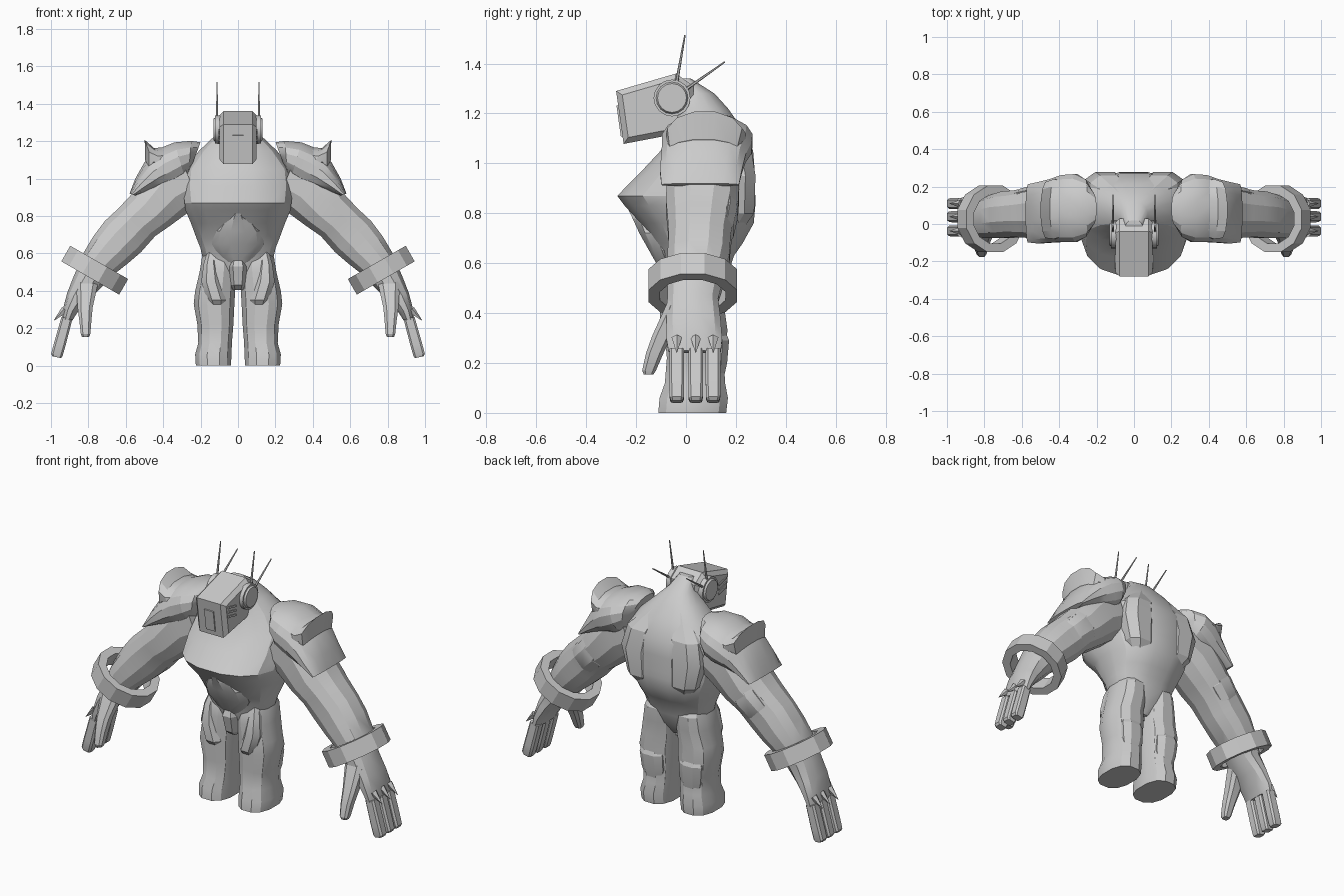
import bpy, bmesh, math
from mathutils import Vector, Matrix

grey = bpy.data.materials.new("plain grey")
grey.diffuse_color = (0.6, 0.6, 0.6, 1)


def finish(name, bm, mirror=False, angle=24):
    bmesh.ops.recalc_face_normals(bm, faces=bm.faces[:])
    me = bpy.data.meshes.new(name)
    bm.to_mesh(me)
    bm.free()
    me.materials.append(grey)
    ob = bpy.data.objects.new(name, me)
    bpy.context.collection.objects.link(ob)
    if mirror:
        ob.modifiers.new("mirror", 'MIRROR')
    bpy.ops.object.select_all(action='DESELECT')
    ob.select_set(True)
    bpy.context.view_layer.objects.active = ob
    bpy.ops.object.shade_smooth_by_angle(angle=math.radians(angle))
    return ob


def power(v, e):
    return math.copysign(abs(v) ** e, v) if abs(v) > 1e-6 else 0.0


def loft(name, rows, n=10, e=0.85, mirror=True, wrap=False):
    """Each row: the two end points of a section in x,z, then y centre and y half width."""
    bm = bmesh.new()
    rings = []
    for x0, z0, x1, z1, yc, yh in rows:
        a, b = Vector((x0, yc, z0)), Vector((x1, yc, z1))
        mid, half = (a + b) / 2, (a - b) / 2
        ring = []
        for i in range(n):
            t = (i + 0.5) * 2 * math.pi / n
            ring.append(bm.verts.new(mid + half * power(math.cos(t), e)
                                     + Vector((0, yh * power(math.sin(t), e), 0))))
        rings.append(ring)
    pairs = list(zip(rings, rings[1:])) + ([(rings[-1], rings[0])] if wrap else [])
    for r, s in pairs:
        for i in range(n):
            j = (i + 1) % n
            bm.faces.new((r[i], r[j], s[j], s[i]))
    if not wrap:
        bm.faces.new(rings[0])
        bm.faces.new(rings[-1])
    return finish(name, bm, mirror)


def level(rows):
    """Rows of z, x from, x to, y front, y back."""
    return [(x1, z, x0, z, (y0 + y1) / 2, (y1 - y0) / 2) for z, x0, x1, y0, y1 in rows]


def box(name, centre, size, tilt=0, mirror=False):
    bm = bmesh.new()
    m = (Matrix.Translation(centre) @ Matrix.Rotation(tilt, 4, 'X')
         @ Matrix.Diagonal((*size, 1)))
    bmesh.ops.create_cube(bm, size=1, matrix=m)
    return finish(name, bm, mirror)


def rod(name, a, b, r0, r1, n, mirror=True):
    a, b = Vector(a), Vector(b)
    d = b - a
    m = Matrix.Translation((a + b) / 2) @ d.to_track_quat('Z', 'Y').to_matrix().to_4x4()
    bm = bmesh.new()
    bmesh.ops.create_cone(bm, cap_ends=True, segments=n, radius1=r0, radius2=r1,
                          depth=d.length, matrix=m)
    return finish(name, bm, mirror)


# Torso with jutting chest and tapering neck
loft("torso", level([(z, -w, w, f, b) for z, w, f, b in [
    (.43, .05, -.05, .10), (.50, .14, -.07, .15), (.57, .19, -.09, .175),
    (.63, .205, -.105, .195), (.68, .225, -.135, .23), (.76, .255, -.185, .275),
    (.83, .285, -.25, .282), (.87, .29, -.28, .282), (.96, .30, -.19, .28),
    (1.05, .29, -.105, .272), (1.15, .21, -.06, .22), (1.22, .135, -.04, .17),
    (1.28, .075, -.04, .115), (1.34, .045, -.05, .02)]]), n=16, e=.82, mirror=False)
# Belly bulge and pelvis guard
loft("belly", level([(z, -w, w, f, 0) for z, w, f in [
    (.53, .05, -.08), (.58, .10, -.11), (.65, .145, -.15), (.72, .135, -.19),
    (.78, .085, -.218), (.835, .025, -.245)]]), n=12, e=.95, mirror=False)
loft("pelvis_guard", level([(z, -w, w, f, .08) for z, w, f in [
    (.405, .032, -.06), (.43, .044, -.09), (.53, .055, -.115), (.60, .03, -.09)]]),
    n=8, e=.75, mirror=False)
# Shoulder blade muscles
loft("back_muscle", level([(.72, .08, .16, .10, .22), (.80, .05, .23, .12, .278),
    (.95, .04, .27, .12, .284), (1.07, .03, .24, .10, .265),
    (1.2, .02, .11, .06, .175)]), n=8)

# Legs with thigh and calf bulges
loft("leg", level([(0, .035, .228, -.115, .165), (.06, .032, .232, -.11, .172),
    (.12, .03, .215, -.088, .16), (.22, .022, .22, -.08, .155),
    (.33, .016, .24, -.09, .17), (.40, .012, .232, -.085, .16),
    (.50, .01, .208, -.09, .175), (.58, .01, .195, -.075, .175),
    (.65, .04, .16, -.03, .13)]), n=12, e=.82)
loft("thigh_muscle", level([(.29, .07, .14, -.06, .02), (.35, .06, .17, -.108, .02),
    (.45, .09, .20, -.108, .02), (.55, .11, .185, -.088, .02),
    (.63, .11, .16, -.05, .02)]), n=8)
loft("calf_muscle", level([(.10, .08, .17, .07, .145), (.20, .05, .20, .07, .168),
    (.29, .05, .21, .07, .176), (.38, .09, .17, .07, .14)]), n=8)

# Arms, ending in the palms
loft("arm", [(.32, 1.14, .20, .86, .07, .14), (.46, 1.08, .27, .81, .07, .148),
    (.575, .915, .36, .745, .065, .15), (.64, .845, .44, .69, .06, .138),
    (.715, .775, .515, .605, .055, .128), (.775, .695, .585, .545, .05, .128),
    (.825, .61, .675, .475, .04, .118), (.88, .48, .725, .42, .027, .105),
    (.915, .39, .80, .35, .03, .112), (.935, .31, .86, .28, .033, .115),
    (.942, .25, .885, .24, .035, .108)], n=12, e=.85)
loft("upper_arm_muscle", [(.50, .95, .40, .85, .14, .05), (.58, .86, .44, .74, .155, .055),
    (.64, .79, .52, .67, .145, .048), (.70, .73, .61, .65, .11, .03)], n=8)

# Shoulder pads with a peaked crest
loft("shoulder_pad", [(.20, 1.195, .25, 1.06, .08, .09), (.25, 1.203, .265, 1.02, .083, .155),
    (.34, 1.195, .28, .99, .085, .185), (.44, 1.155, .31, .965, .083, .182),
    (.50, 1.09, .38, .95, .07, .172), (.55, 1.0, .46, .935, .06, .167),
    (.58, .92, .55, .908, .057, .158)], n=16, e=.88)
loft("pad_crest", [(.39, 1.17, .34, 1.05, .083, .15), (.45, 1.165, .39, 1.04, .08, .165),
    (.50, 1.21, .43, 1.02, .075, .155), (.498, 1.10, .44, 1.0, .07, .14)], n=12, e=.95)

# Wrist rings: open bands tilted with the forearm
c, along, across = Vector((.766, .51)), Vector((.5, -.87)), Vector((.87, .5))
band = []
for r, h in ((.135, -.048), (.184, -.048), (.184, .048), (.135, .048)):
    p, q = c + along * h + across * r, c + along * h - across * r
    band.append((*p, *q, .027, r))
loft("wrist_ring", band, n=12, e=1, wrap=True)

# Fingers, knuckle spikes and thumbs
for k, y in enumerate((-.037, .039, .109)):
    loft(f"finger_{k + 1}", [(.945, .26, .885, .245, y, .031), (.985, .12, .92, .11, y, .031),
        (1.0, .065, .937, .05, y, .029), (.993, .05, .945, .04, y, .024)], n=8, e=.45)
    rod(f"knuckle_spike_{k + 1}", (.925, y, .298), (.985, y, .24), .022, .001, 5)
loft("thumb", [(.87, .45, .745, .44, -.025, .05), (.86, .31, .775, .31, -.095, .042),
    (.85, .24, .782, .24, -.125, .037), (.842, .17, .788, .17, -.148, .029),
    (.835, .153, .795, .153, -.15, .02)], n=8, e=.65)

# Boxy head: side profile pulled to full width, then chamfered
bm = bmesh.new()
profile = [(-.28, 1.29), (-.04, 1.36), (.03, 1.31), (.03, 1.16), (-.056, 1.115), (-.25, 1.078)]
face = bm.faces.new([bm.verts.new((-.1, y, z)) for y, z in profile])
side = bmesh.ops.extrude_face_region(bm, geom=[face])
bmesh.ops.translate(bm, vec=(.2, 0, 0),
                    verts=[v for v in side['geom'] if isinstance(v, bmesh.types.BMVert)])
rim = [ed for ed in bm.edges if abs(ed.verts[0].co.x - ed.verts[1].co.x) < 1e-4]
bmesh.ops.bevel(bm, geom=rim, offset=.022, segments=1, affect='EDGES')
finish("head", bm)
# Mouth plate and cheek vents
box("mouth_plate", (0, -.266, 1.17), (.06, .008, .125), math.atan2(.03, .215))
for k in range(3):
    box(f"cheek_vent_{k + 1}", (.101, -.2, 1.252 - .027 * k), (.008, .075, .011),
        math.radians(-12), True)
# Ear discs and antennas
rod("ear_disc", (.09, -.056, 1.262), (.122, -.056, 1.262), .074, .074, 16)
rod("ear_cap", (.122, -.056, 1.262), (.132, -.056, 1.262), .064, .058, 16)
rod("antenna_upright", (.112, -.04, 1.31), (.112, -.004, 1.515), .007, .003, 6)
rod("antenna_back", (.112, -.01, 1.29), (.112, .156, 1.407), .007, .003, 6)
